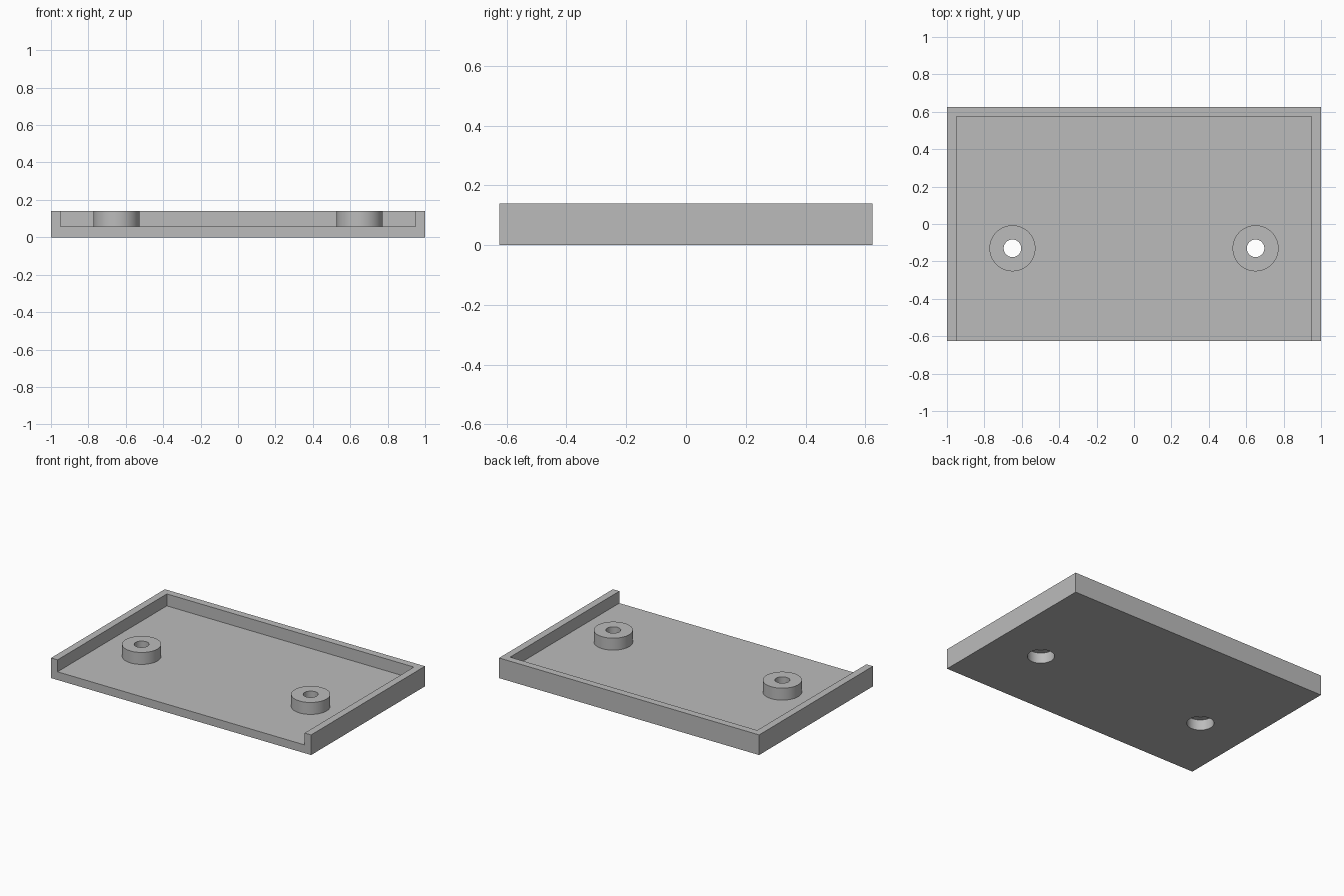
import bpy

if "Cube" in bpy.data.objects:
    bpy.data.objects.remove(bpy.data.objects["Cube"], do_unlink=True)

WIDTH, DEPTH, HEIGHT = 2.0, 1.25, 0.14
FLOOR, WALL = 0.057, 0.05
BOSS_X, BOSS_Y, BOSS_R = 0.65, -0.13, 0.123
HOLE_R, RECESS_R, RECESS_TOP = 0.047, 0.085, 0.073

grey = bpy.data.materials.new("plain grey")
grey.use_nodes = True
colour = (0.5, 0.5, 0.5, 1)
grey.diffuse_color = colour
grey.node_tree.nodes["Principled BSDF"].inputs["Base Color"].default_value = colour


def box(name, low, high):
    centre = [(a + b) / 2 for a, b in zip(low, high)]
    bpy.ops.mesh.primitive_cube_add(size=1, location=centre)
    ob = bpy.context.object
    ob.name = name
    ob.scale = [b - a for a, b in zip(low, high)]
    bpy.ops.object.transform_apply(location=True, rotation=True, scale=True)
    ob.data.materials.append(grey)
    return ob


def cylinder(name, x, radius, bottom, top):
    bpy.ops.mesh.primitive_cylinder_add(
        vertices=64, radius=radius, depth=top - bottom,
        location=(x, BOSS_Y, (bottom + top) / 2))
    ob = bpy.context.object
    ob.name = name
    ob.data.materials.append(grey)
    return ob


def combine(target, tool, operation):
    mod = target.modifiers.new(tool.name, "BOOLEAN")
    mod.operation, mod.object, mod.solver = operation, tool, "EXACT"
    bpy.context.view_layer.objects.active = target
    bpy.ops.object.modifier_apply(modifier=mod.name)
    bpy.data.objects.remove(tool, do_unlink=True)


# Tray with walls on the back and both sides, open at the front
tray = box("tray", (-WIDTH / 2, -DEPTH / 2, 0), (WIDTH / 2, DEPTH / 2, HEIGHT))
cavity = box("cavity", (WALL - WIDTH / 2, -DEPTH, FLOOR),
             (WIDTH / 2 - WALL, DEPTH / 2 - WALL, HEIGHT * 2))
combine(tray, cavity, "DIFFERENCE")

# Screw bosses with a through hole and a wider recess underneath
for x in (-BOSS_X, BOSS_X):
    combine(tray, cylinder("boss", x, BOSS_R, FLOOR / 2, HEIGHT), "UNION")
    combine(tray, cylinder("hole", x, HOLE_R, -HEIGHT, HEIGHT * 2), "DIFFERENCE")
    combine(tray, cylinder("recess", x, RECESS_R, -HEIGHT, RECESS_TOP), "DIFFERENCE")

bpy.ops.object.select_all(action="DESELECT")
tray.select_set(True)
bpy.context.view_layer.objects.active = tray
bpy.ops.object.shade_smooth_by_angle(angle=0.5)
